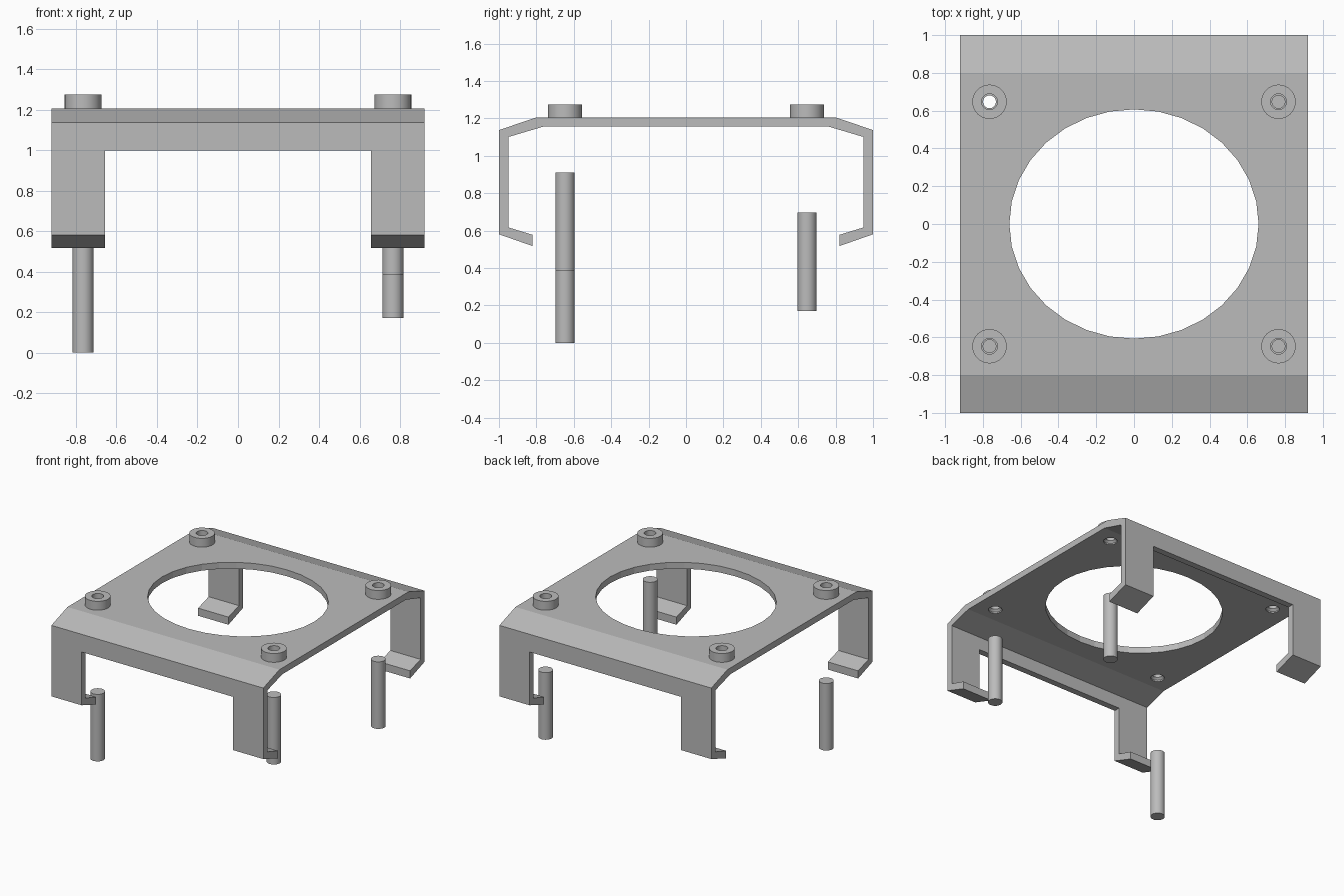
import bpy, bmesh, math

if "Cube" in bpy.data.objects:
    bpy.data.objects.remove(bpy.data.objects["Cube"])

metal = bpy.data.materials.new("grey metal")
metal.diffuse_color = (0.5, 0.5, 0.5, 1)
metal.use_nodes = True
metal.node_tree.nodes["Principled BSDF"].inputs["Base Color"].default_value = metal.diffuse_color


def finish(name, bm, smooth=False):
    bmesh.ops.recalc_face_normals(bm, faces=bm.faces[:])
    me = bpy.data.meshes.new(name)
    bm.to_mesh(me)
    bm.free()
    me.materials.append(metal)
    ob = bpy.data.objects.new(name, me)
    bpy.context.collection.objects.link(ob)
    if smooth:
        bpy.ops.object.select_all(action='DESELECT')
        ob.select_set(True)
        bpy.context.view_layer.objects.active = ob
        bpy.ops.object.shade_smooth_by_angle(angle=math.radians(35))
    return ob


def extrude_x(name, profile, half):
    """Closed (y, z) profile extruded from -half to half along x."""
    bm = bmesh.new()
    f = bm.faces.new([bm.verts.new((-half, y, z)) for y, z in profile])
    r = bmesh.ops.extrude_face_region(bm, geom=[f])
    vs = [v for v in r["geom"] if isinstance(v, bmesh.types.BMVert)]
    bmesh.ops.translate(bm, verts=vs, vec=(2 * half, 0, 0))
    return finish(name, bm)


def lathe(name, rings, cx, cy, n=32, sx=1, sy=1, tube=False, smooth=True):
    """Stack of (radius, z) rings, capped or closed into a tube."""
    bm = bmesh.new()
    loops = [[bm.verts.new((cx + sx * r * math.cos(2 * math.pi * i / n),
                            cy + sy * r * math.sin(2 * math.pi * i / n), z))
              for i in range(n)] for r, z in rings]
    pairs = list(zip(loops, loops[1:]))
    if tube:
        pairs.append((loops[-1], loops[0]))
    else:
        bm.faces.new(loops[0])
        bm.faces.new(loops[-1])
    for a, b in pairs:
        for i in range(n):
            j = (i + 1) % n
            bm.faces.new((a[i], a[j], b[j], b[i]))
    return finish(name, bm, smooth)


def cut(target, cutter):
    m = target.modifiers.new("cut", 'BOOLEAN')
    m.operation, m.solver, m.object = 'DIFFERENCE', 'EXACT', cutter
    bpy.context.view_layer.objects.active = target
    bpy.ops.object.modifier_apply(modifier=m.name)
    bpy.data.objects.remove(cutter)


# Bent sheet bracket with inward hooks
right = [(0.80, 1.205), (1.0, 1.137), (1.0, 0.58), (0.82, 0.517),
         (0.82, 0.577), (0.95, 0.617), (0.95, 1.10), (0.765, 1.155)]
bracket = extrude_x("bracket", right + [(-y, z) for y, z in reversed(right)], 0.92)

# Leg gaps, central opening
cut(bracket, extrude_x("leg_gap", [(-1.2, 0.3), (1.2, 0.3), (1.2, 0.998), (-1.2, 0.998)], 0.657))
cut(bracket, lathe("opening", [(1, 1.05), (1, 1.4)], 0, 0, 32, 0.66, 0.607, smooth=False))

# Bosses around stepped holes, with loose pins below three of them
PX, PY = 0.765, 0.647
pin_base = {(-1, -1): 0.0, (1, -1): 0.385, (1, 1): 0.17}
for sx in (-1, 1):
    for sy in (-1, 1):
        x, y = sx * PX, sy * PY
        cut(bracket, lathe("hole", [(0.05, 1.1), (0.05, 1.165), (0.034, 1.18), (0.034, 1.3)],
                           x, y, smooth=False))
        lathe("boss", [(0.042, 1.205), (0.091, 1.205), (0.091, 1.274), (0.042, 1.274)],
              x, y, tube=True)
        if (sx, sy) in pin_base:
            z = pin_base[sx, sy]
            lathe("pin", [(0.052, z), (0.052, z + 0.526)], x, y)
